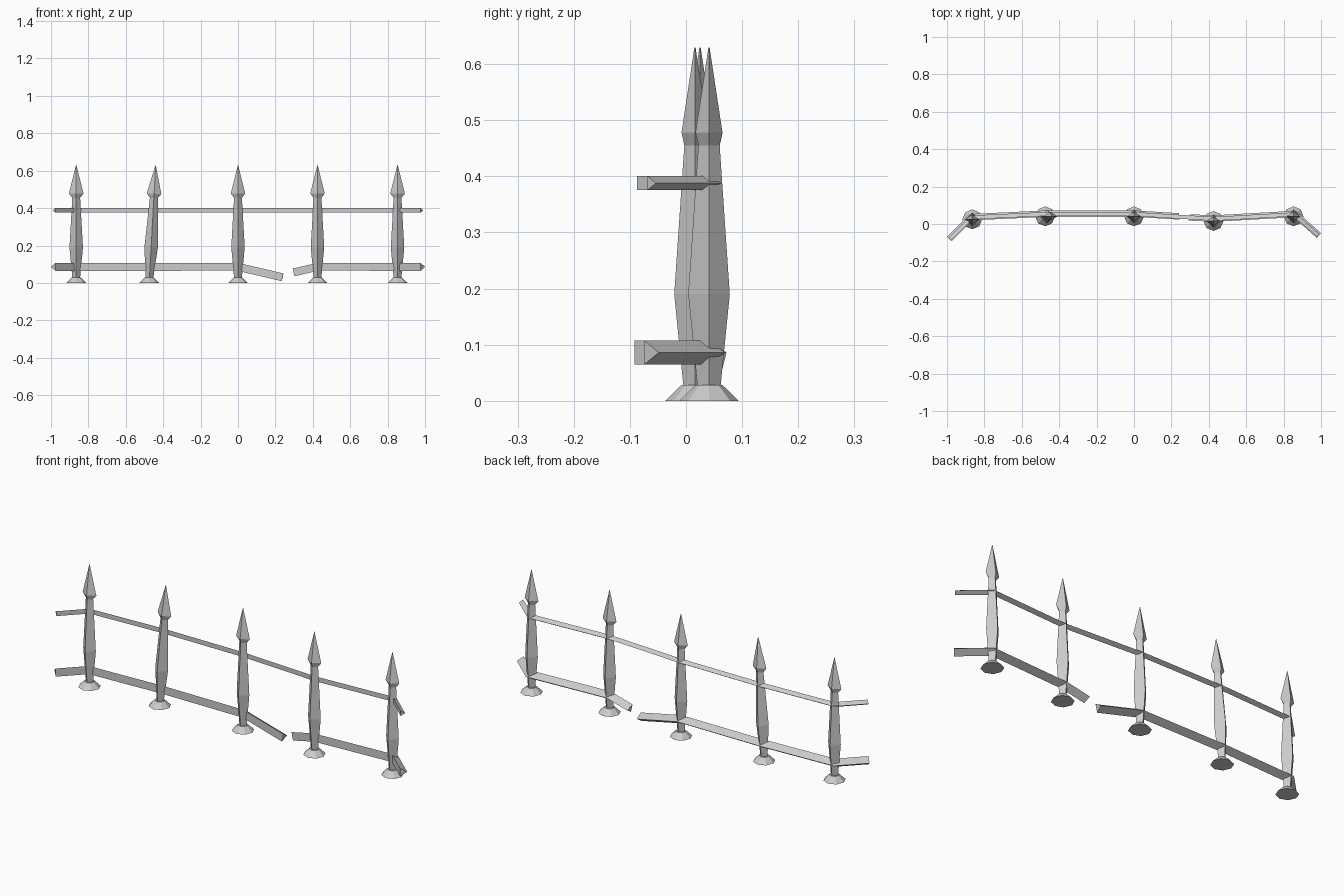
import bpy, bmesh, math
from mathutils import Vector

cube = bpy.data.objects.get("Cube")
if cube:
    bpy.data.objects.remove(cube, do_unlink=True)

iron = bpy.data.materials.new("grey_iron")
iron.use_nodes = True
iron.diffuse_color = (0.6, 0.6, 0.6, 1)
iron.node_tree.nodes["Principled BSDF"].inputs["Base Color"].default_value = (0.6, 0.6, 0.6, 1)


def loft(name, rings):
    """Skin a row of equal-sized rings and cap both ends."""
    bm = bmesh.new()
    loops = [[bm.verts.new(p) for p in ring] for ring in rings]
    n = len(loops[0])
    for a, b in zip(loops, loops[1:]):
        for i in range(n):
            j = (i + 1) % n
            bm.faces.new((a[i], a[j], b[j], b[i]))
    bm.faces.new(loops[0])
    bm.faces.new(loops[-1])
    bmesh.ops.recalc_face_normals(bm, faces=bm.faces)
    mesh = bpy.data.meshes.new(name)
    bm.to_mesh(mesh)
    bm.free()
    mesh.materials.append(iron)
    obj = bpy.data.objects.new(name, mesh)
    bpy.context.collection.objects.link(obj)
    return obj


def ring(sides, rx, ry, z):
    return [(rx * math.cos(math.tau * i / sides), ry * math.sin(math.tau * i / sides), z)
            for i in range(sides)]


def rail(name, path, height, depth):
    """Triangular bar: flat face to the front, ridge to the back."""
    pts = [Vector(p) for p in path]
    rings = []
    for i, p in enumerate(pts):
        before = (p - pts[i - 1]).normalized() if i else None
        after = (pts[i + 1] - p).normalized() if i < len(pts) - 1 else None
        before, after = before or after, after or before
        along = (before + after).normalized()
        back = Vector((-along.y, along.x, 0)).normalized()
        up = along.cross(back)
        stretch = 1 / max(along.dot(after), 0.5)
        rings.append([p + up * height / 2, p - up * height / 2, p + back * depth * stretch])
    return loft(name, rings)


# Spear-topped posts on flared feet: (x, y, lean)
posts = [(-0.865, 0.025, 0), (-0.475, 0.041, 0.055), (0, 0.041, 0),
         (0.425, 0.016, 0), (0.853, 0.041, 0)]
profile = [(0.02, 0.02, 0.02), (0.036, 0.037, 0.19), (0.021, 0.019, 0.455),
           (0.039, 0.024, 0.478), (0.001, 0.001, 0.63)]
for i, (x, y, lean) in enumerate(posts, 1):
    post = loft(f"spear_post_{i}", [ring(4, *p) for p in profile])
    foot = loft(f"post_foot_{i}", [ring(8, 0.053, 0.053, 0), ring(8, 0.024, 0.024, 0.028)])
    post.location = foot.location = (x, y, 0)
    post.rotation_euler.y = lean

# Line followed by the front of the rails
line = [(-0.976, -0.092), (-0.865, 0.02), (-0.47, 0.038), (0, 0.038),
        (0.425, 0.012), (0.853, 0.036), (0.977, -0.074)]

# Thin unbroken upper rail
rail("upper_rail", [(x, y + 0.005, 0.388) for x, y in line], 0.025, 0.021)

# Lower rail, snapped between two posts with drooping ends
low = [(x, y, 0.086) for x, y in line]
rail("lower_rail_right", low[:4] + [(0.238, 0.024, 0.03)], 0.042, 0.034)
rail("lower_rail_left", [(0.297, 0.018, 0.056)] + low[4:], 0.042, 0.034)
